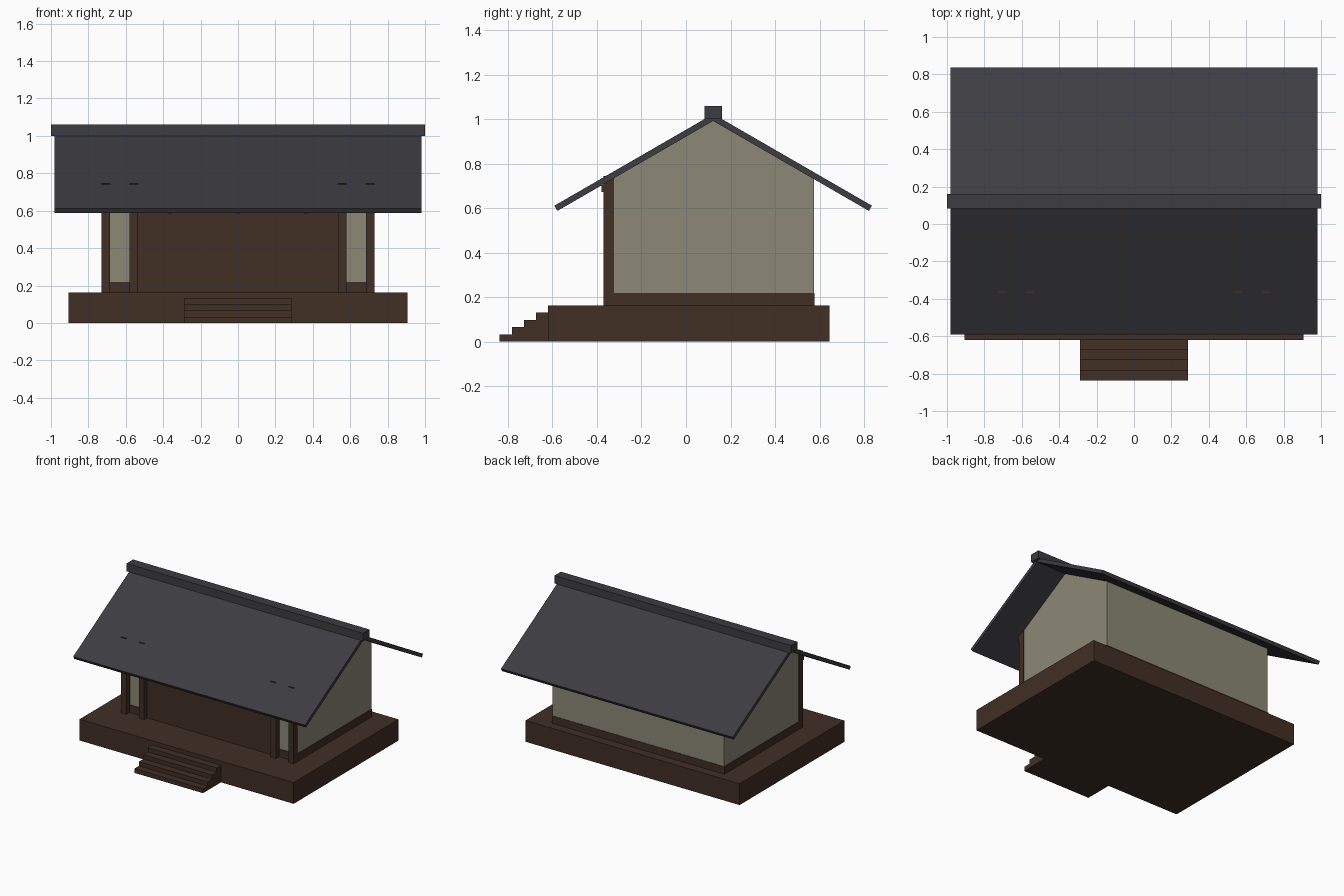
import bpy, bmesh, math

if "Cube" in bpy.data.objects:
    bpy.data.objects.remove(bpy.data.objects["Cube"])


def material(name, rgb):
    m = bpy.data.materials.new(name)
    m.diffuse_color = (*rgb, 1)
    m.use_nodes = True
    m.node_tree.nodes["Principled BSDF"].inputs["Base Color"].default_value = m.diffuse_color
    return m


WOOD = material("dark brown wood", (0.052, 0.028, 0.018))
PLASTER = material("grey cream plaster", (0.262, 0.246, 0.180))
TILE = material("charcoal roof", (0.046, 0.046, 0.054))


def prism(name, profile, x0, x1, mat):
    """Extrude a (y, z) outline along x."""
    bm = bmesh.new()
    face = bm.faces.new([bm.verts.new((x0, y, z)) for y, z in profile])
    ext = bmesh.ops.extrude_face_region(bm, geom=[face])
    moved = [g for g in ext["geom"] if isinstance(g, bmesh.types.BMVert)]
    bmesh.ops.translate(bm, vec=(x1 - x0, 0, 0), verts=moved)
    bmesh.ops.recalc_face_normals(bm, faces=bm.faces)
    mesh = bpy.data.meshes.new(name)
    bm.to_mesh(mesh)
    bm.free()
    mesh.materials.append(mat)
    ob = bpy.data.objects.new(name, mesh)
    bpy.context.collection.objects.link(ob)
    return ob


def box(name, x0, x1, y0, y1, z0, z1, mat):
    return prism(name, [(y0, z0), (y1, z0), (y1, z1), (y0, z1)], x0, x1, mat)


RIDGE_Y, APEX = 0.122, 0.992
SLOPE = math.radians(30)
FLOOR = 0.163


def underside(y):
    return APEX - math.tan(SLOPE) * abs(y - RIDGE_Y)


# Raised platform and front steps
box("platform", -0.905, 0.905, -0.62, 0.645, 0, FLOOR, WOOD)
steps = [(-0.62, 0)]
for i in range(4):
    y = -0.837 + i * 0.0543
    steps += [(y, i * FLOOR / 5), (y, (i + 1) * FLOOR / 5)]
steps[1:1] = []
steps.append((-0.62, 4 * FLOOR / 5))
prism("front_steps", steps, -0.29, 0.29, WOOD)

# Gabled wall body with a wooden plinth
wy0, wy1 = -0.325, 0.575
prism("walls", [(wy0, FLOOR), (wy1, FLOOR), (wy1, underside(wy1)),
                (RIDGE_Y, APEX), (wy0, underside(wy0))], -0.725, 0.725, PLASTER)
box("plinth", -0.73, 0.73, -0.33, 0.578, FLOOR, 0.22, WOOD)

# Central wooden front, posts that pierce the roof, lintel and small struts
box("front_doors", -0.54, 0.54, -0.335, -0.32, FLOOR, 0.70, WOOD)
for side in (-1, 1):
    for label, x in (("outer", 0.708), ("inner", 0.557)):
        box(f"{label}_post", side * x - 0.0225, side * x + 0.0225,
            -0.37, -0.323, FLOOR, 0.745, WOOD)
box("lintel", -0.73, 0.73, -0.38, -0.325, 0.672, 0.705, WOOD)
for x in (-0.365, 0, 0.365):
    box("door_strut", x - 0.012, x + 0.012, -0.345, -0.325, 0.584, 0.68, WOOD)

# Roof slopes and ridge cap
T = 0.027
for name, d in (("front_roof", -1), ("back_roof", 1)):
    out = 0.70
    low = (RIDGE_Y + d * out, APEX - out * math.tan(SLOPE))
    tip = (low[0] + d * T * math.sin(SLOPE), low[1] + T * math.cos(SLOPE))
    prism(name, [(RIDGE_Y, APEX), low, tip, (RIDGE_Y, APEX + T / math.cos(SLOPE))],
          -0.98, 0.98, TILE)
box("ridge_cap", -1, 1, RIDGE_Y - 0.039, RIDGE_Y + 0.039, 1.0, 1.06, TILE)
